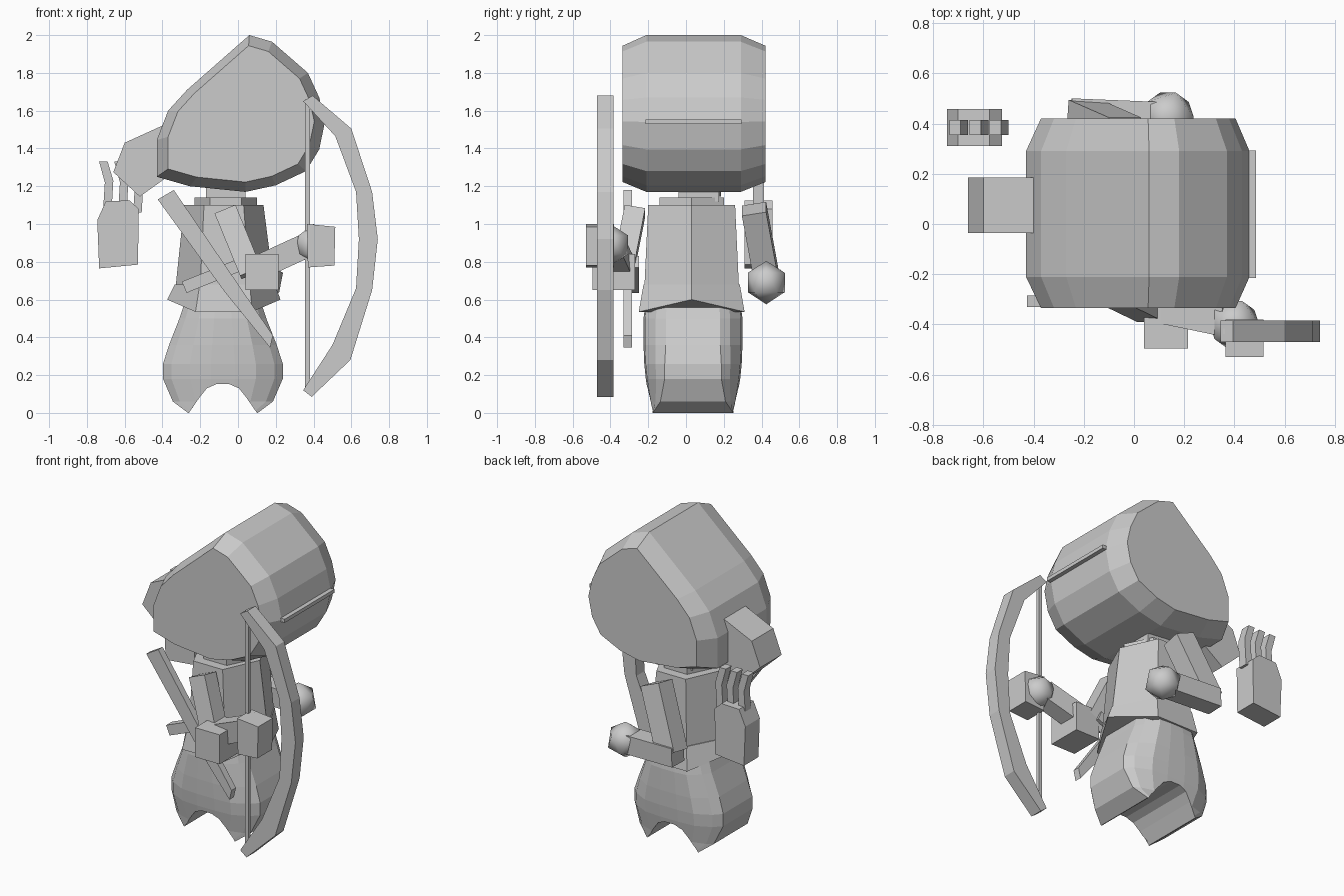
import bpy, bmesh
from mathutils import Vector, Matrix

cube = bpy.data.objects.get("Cube")
if cube:
    bpy.data.objects.remove(cube, do_unlink=True)

grey = bpy.data.materials.new("plain_grey")
grey.use_nodes = True
grey.diffuse_color = (0.6, 0.6, 0.6, 1)
grey.node_tree.nodes["Principled BSDF"].inputs["Base Color"].default_value = grey.diffuse_color


def finish(name, bm):
    bmesh.ops.recalc_face_normals(bm, faces=bm.faces[:])
    mesh = bpy.data.meshes.new(name)
    bm.to_mesh(mesh)
    bm.free()
    mesh.materials.append(grey)
    obj = bpy.data.objects.new(name, mesh)
    bpy.context.collection.objects.link(obj)
    return obj


def loft(name, rings):
    """Skin a stack of equal-length rings and cap both ends."""
    bm = bmesh.new()
    loops = [[bm.verts.new(p) for p in ring] for ring in rings]
    n = len(loops[0])
    for a, b in zip(loops, loops[1:]):
        for i in range(n):
            j = (i + 1) % n
            bm.faces.new((a[i], a[j], b[j], b[i]))
    bm.faces.new(loops[0])
    bm.faces.new(loops[-1])
    return finish(name, bm)


def prism(name, profile, y0, y1):
    """Extrude an x-z profile along y."""
    return loft(name, [[(x, y, z) for x, z in profile] for y in (y0, y1)])


def box(name, x0, x1, y0, y1, z0, z1):
    return prism(name, [(x0, z0), (x1, z0), (x1, z1), (x0, z1)], y0, y1)


def beam(name, start, end, width, depth):
    """Square-ended bar between two points; depth is measured roughly along y."""
    start, end = Vector(start), Vector(end)
    axis = (end - start).normalized()
    side = axis.cross(Vector((0, 1, 0))).normalized()
    back = side.cross(axis)
    corners = [side * sx * width / 2 + back * sy * depth / 2
               for sx, sy in ((-1, -1), (1, -1), (1, 1), (-1, 1))]
    return loft(name, [[p + c for c in corners] for p in (start, end)])


def ball(name, centre, radius):
    bm = bmesh.new()
    bmesh.ops.create_icosphere(bm, subdivisions=1, radius=radius,
                               matrix=Matrix.Translation(centre))
    for f in bm.faces:
        f.smooth = True
    return finish(name, bm)


def hexagon(cx, rx, ry, z, ridge_z=None):
    """Six-sided ring with ridges at both x ends."""
    r = z if ridge_z is None else ridge_z
    cy = 0.03
    h = rx / 2
    return [(cx + rx, cy, r), (cx + h, cy + ry, z), (cx - h, cy + ry, z),
            (cx - rx, cy, r), (cx - h, cy - ry, z), (cx + h, cy - ry, z)]


# Head: bevelled drum with a rounded, pointed outline
outline = [(0.06, 2.0), (0.18, 1.965), (0.37, 1.80), (0.43, 1.67), (0.46, 1.54),
           (0.43, 1.395), (0.36, 1.28), (0.2, 1.205), (0.04, 1.17), (-0.255, 1.20),
           (-0.43, 1.25), (-0.43, 1.445), (-0.37, 1.60), (-0.27, 1.71)]
loft("head", [[(0.03 + (x - 0.03) * s, y, 1.57 + (z - 1.57) * s) for x, z in outline]
              for y, s in ((-0.335, 0.87), (-0.21, 1), (0.29, 1), (0.42, 0.87))])
box("face_strip", 0.42, 0.485, -0.215, 0.293, 1.53, 1.553)
prism("hair_tail", [(-0.38, 1.53), (-0.60, 1.43), (-0.66, 1.275),
                    (-0.52, 1.145), (-0.38, 1.245)], -0.035, 0.185)

# Neck, collar and torso
box("neck", -0.17, 0.04, -0.04, 0.175, 1.12, 1.24)
loft("collar", [hexagon(-0.065, 0.165, 0.17, z) for z in (1.09, 1.14)])
loft("torso", [hexagon(-0.075, 0.21, 0.23, 1.10), hexagon(-0.07, 0.26, 0.25, 0.67)])
loft("tunic_hem", [hexagon(-0.07, 0.265, 0.255, 0.68),
                   hexagon(-0.075, 0.30, 0.28, 0.535, 0.60)])


# Trousers: rounded loft with an arch cut between the legs
def trouser_ring(z, hx, hy, flat):
    quarter = [(1, flat), (0.86, 0.45 + flat * 0.55), (0.55, 0.97), (0.2, 1)]
    pts = quarter + [(-x, y) for x, y in reversed(quarter)]
    pts += [(-x, -y) for x, y in pts]
    return [(-0.08 + x * hx, 0.037 + y * hy, z) for x, y in pts]


trousers = loft("trousers", [trouser_ring(*r) for r in (
    (0.59, 0.20, 0.25, 0.55), (0.50, 0.23, 0.262, 0.55), (0.36, 0.285, 0.262, 0.55),
    (0.26, 0.317, 0.258, 0.58), (0.18, 0.317, 0.25, 0.6), (0.06, 0.265, 0.23, 0.75),
    (0, 0.185, 0.22, 0.97))])
half_arch = [(0.18, -0.05), (0.18, 0), (0.125, 0.08), (0.085, 0.13), (0.035, 0.152)]
arch = prism("arch_cutter", [(-0.08 + x, z) for x, z in half_arch]
             + [(-0.08 - x, z) for x, z in reversed(half_arch)], -0.6, 0.6)
arch.hide_render = True
cut = trousers.modifiers.new("arch", "BOOLEAN")
cut.operation = "DIFFERENCE"
cut.solver = "EXACT"
cut.object = arch
bpy.context.view_layer.objects.active = trousers
bpy.ops.object.modifier_apply(modifier=cut.name)
bpy.data.objects.remove(arch, do_unlink=True)

# Front arm holding the bow
beam("front_upper_arm", (-0.065, -0.27, 1.07), (0.07, -0.335, 0.74), 0.12, 0.11)
box("front_elbow_guard", 0.04, 0.215, -0.495, -0.27, 0.65, 0.84)
beam("front_forearm", (0.13, -0.34, 0.78), (0.37, -0.39, 0.89), 0.13, 0.11)
ball("front_hand", (0.40, -0.40, 0.89), 0.11)
prism("bow_grip", [(0.37, 0.77), (0.51, 0.78), (0.515, 0.985), (0.365, 1.0)], -0.53, -0.38)

# Back arm
beam("back_upper_arm", (-0.04, 0.36, 1.08), (-0.20, 0.43, 0.70), 0.14, 0.13)
beam("back_forearm", (-0.25, 0.44, 0.70), (0.12, 0.425, 0.69), 0.12, 0.12)
ball("back_hand", (0.135, 0.425, 0.69), 0.115)

# Bow and string
prism("bow", [(0.395, 1.68), (0.60, 1.505), (0.71, 1.17), (0.74, 0.92), (0.71, 0.65),
              (0.595, 0.28), (0.39, 0.085), (0.345, 0.12), (0.50, 0.36), (0.625, 0.66),
              (0.64, 0.92), (0.625, 1.17), (0.515, 1.465), (0.345, 1.65)], -0.47, -0.385)
box("bow_string", 0.355, 0.38, -0.437, -0.415, 0.11, 1.66)

# Diagonal chest strap and knife handle
prism("strap", [(-0.425, 1.13), (-0.34, 1.18), (0.185, 0.41), (0.17, 0.345),
                (-0.07, 0.64)], -0.33, -0.285)
beam("knife_handle", (-0.285, -0.28, 0.665), (0.05, -0.28, 0.80), 0.065, 0.06)

# Floating quiver with three bent arrow ends
prism("quiver", [(-0.745, 1.02), (-0.70, 1.12), (-0.575, 1.125), (-0.525, 1.08),
                 (-0.53, 0.785), (-0.735, 0.765)], 0.31, 0.458)
for i in range(3):
    dx = i * 0.08
    prism(f"arrow_end_{i + 1}", [(x + dx, z) for x, z in (
        (-0.735, 1.33), (-0.69, 1.33), (-0.66, 1.23), (-0.67, 1.06),
        (-0.715, 1.06), (-0.705, 1.22))], 0.355, 0.414)
